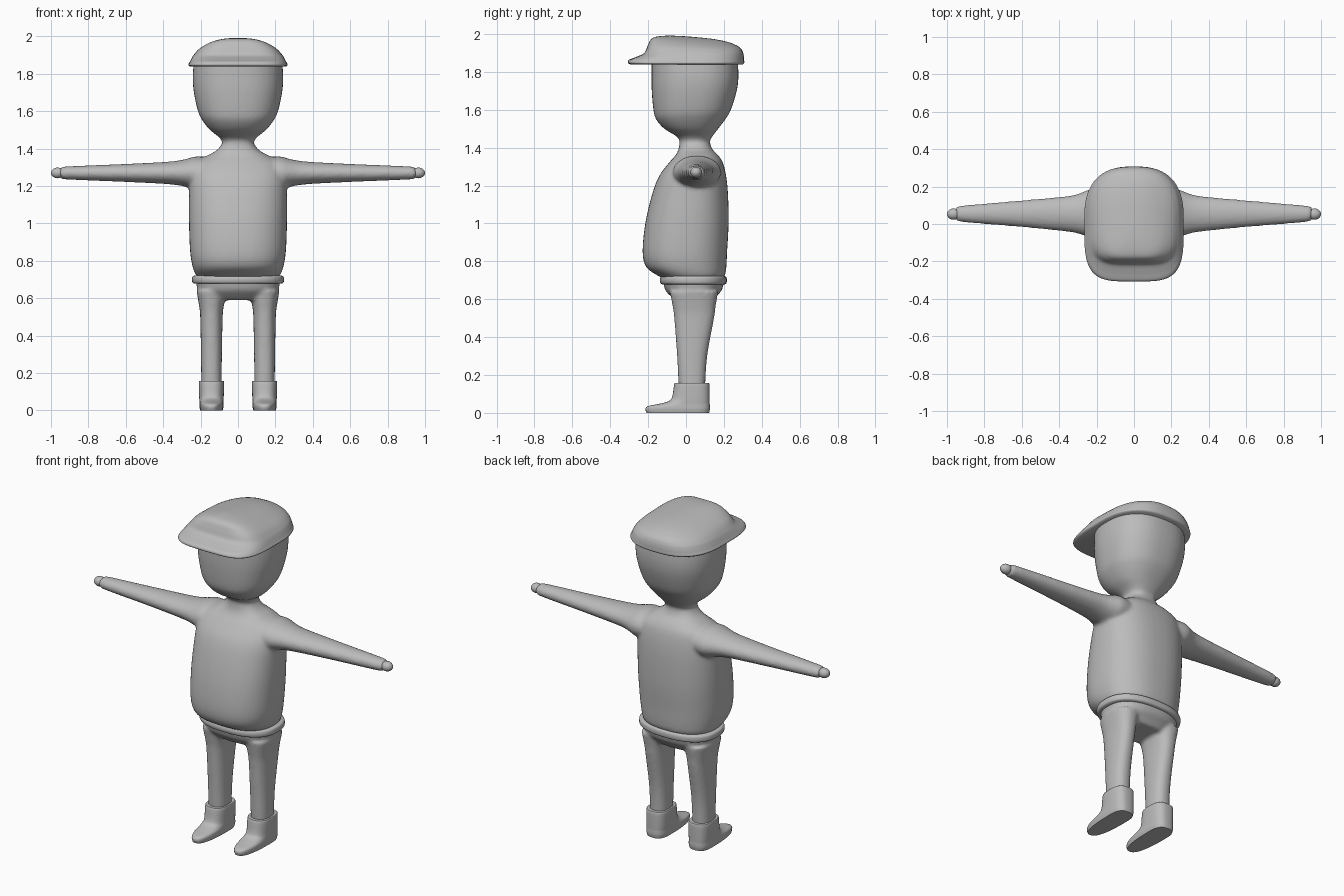
import bpy, bmesh
from math import sin, cos, pi, copysign
from mathutils import Vector

if "Cube" in bpy.data.objects:
    bpy.data.objects.remove(bpy.data.objects["Cube"])

grey = bpy.data.materials.new("plain grey")
grey.use_nodes = True
grey.diffuse_color = (0.5, 0.5, 0.5, 1)
grey.node_tree.nodes["Principled BSDF"].inputs["Base Color"].default_value = (0.5, 0.5, 0.5, 1)


def spline(rings, steps):
    """Smoothly resample a list of rings."""
    pts = [Vector(r) for r in rings]
    out = []
    for i in range(len(pts) - 1):
        a, b = pts[i], pts[i + 1]
        before, after = pts[max(i - 1, 0)], pts[min(i + 2, len(pts) - 1)]
        for k in range(steps):
            t = k / steps
            out.append(0.5 * (2 * a + (b - before) * t
                              + (2 * before - 5 * a + 4 * b - after) * t * t
                              + (3 * a - before - 3 * b + after) * t ** 3))
    return out + [pts[-1]]


def loft(bm, rings, centre=0, mid=None, front=2.4, back=2.4, steps=4, sides=48,
         along_x=0, tilt=None):
    """Rings are (position, half width, front y, back y); exponents square them off."""
    loops = []
    for w, half, y0, y1 in spline(rings, steps):
        cy = (y0 + y1) / 2 if mid is None else mid
        loop = []
        for k in range(sides):
            a = 2 * pi * k / sides
            c, s = cos(a), sin(a)
            n = front if s < 0 else back
            u = centre + half * copysign(abs(c) ** (2 / n), c)
            reach = cy - y0 if s < 0 else y1 - cy
            v = cy + reach * copysign(abs(s) ** (2 / n), s)
            h = w + (tilt(w, v) if tilt else 0)
            loop.append(bm.verts.new((along_x * h, v, u) if along_x else (u, v, h)))
        loops.append(loop)
    faces = [bm.faces.new(loops[0]), bm.faces.new(loops[-1])]
    for a, b in zip(loops, loops[1:]):
        for k in range(sides):
            j = (k + 1) % sides
            faces.append(bm.faces.new((a[k], a[j], b[j], b[k])))
    bmesh.ops.recalc_face_normals(bm, faces=faces)


def finish(name, bm, blend=0):
    mesh = bpy.data.meshes.new(name)
    bm.to_mesh(mesh)
    bm.free()
    obj = bpy.data.objects.new(name, mesh)
    bpy.context.collection.objects.link(obj)
    mesh.materials.append(grey)
    bpy.ops.object.select_all(action="DESELECT")
    obj.select_set(True)
    bpy.context.view_layer.objects.active = obj
    bpy.ops.object.shade_smooth_by_angle(angle=0.8)
    if blend:
        # Fuse the overlapping volumes and soften where they meet
        mesh.shade_smooth()
        fuse = obj.modifiers.new("fuse", "REMESH")
        fuse.mode = "VOXEL"
        fuse.voxel_size = 0.01
        fuse.use_smooth_shade = True
        soften = obj.modifiers.new("soften", "SMOOTH")
        soften.factor = 0.5
        soften.iterations = blend
    return obj


# Body: torso, neck, head and arms in one skin
bm = bmesh.new()
loft(bm, [(0.70, 0.2, -0.1, 0.18), (0.725, 0.225, -0.15, 0.205), (0.77, 0.243, -0.21, 0.213),
          (0.85, 0.256, -0.229, 0.217), (1.0, 0.262, -0.215, 0.225), (1.15, 0.262, -0.18, 0.222),
          (1.25, 0.258, -0.142, 0.212), (1.32, 0.235, -0.09, 0.195), (1.36, 0.17, -0.055, 0.17),
          (1.39, 0.115, -0.04, 0.14), (1.43, 0.084, -0.034, 0.126), (1.46, 0.088, -0.036, 0.13)])
loft(bm, [(1.43, 0.08, -0.03, 0.12), (1.46, 0.1, -0.05, 0.14), (1.5, 0.15, -0.115, 0.17),
          (1.55, 0.19, -0.158, 0.208), (1.6, 0.214, -0.172, 0.237), (1.7, 0.236, -0.181, 0.268),
          (1.78, 0.242, -0.182, 0.277), (1.87, 0.236, -0.182, 0.272)])
arm = [(0.1, 0.08, -0.06, 0.17), (0.22, 0.088, -0.07, 0.185), (0.27, 0.076, -0.06, 0.172),
       (0.32, 0.066, -0.046, 0.155), (0.4, 0.058, -0.036, 0.144), (0.6, 0.048, -0.016, 0.126),
       (0.8, 0.04, 0, 0.109), (0.93, 0.034, 0.012, 0.097), (0.95, 0.028, 0.02, 0.09)]
for side in (-1, 1):
    loft(bm, arm, centre=1.27, front=2, back=2, along_x=side)
finish("body", bm, 6)

# Hands
for name, side in (("left_hand", 1), ("right_hand", -1)):
    bm = bmesh.new()
    bmesh.ops.create_uvsphere(bm, u_segments=24, v_segments=16, radius=0.03)
    bmesh.ops.scale(bm, vec=(1.2, 1, 0.95), verts=bm.verts)
    bmesh.ops.translate(bm, vec=(side * 0.964, 0.053, 1.27), verts=bm.verts)
    finish(name, bm)

# Trousers: pelvis and two legs
bm = bmesh.new()
loft(bm, [(0.59, 0.17, -0.05, 0.14), (0.62, 0.205, -0.085, 0.165), (0.65, 0.218, -0.11, 0.19),
          (0.71, 0.228, -0.125, 0.205)])
for side in (-1, 1):
    loft(bm, [(0.12, 0.054, -0.038, 0.1), (0.3, 0.056, -0.047, 0.112), (0.5, 0.06, -0.062, 0.148),
              (0.56, 0.066, -0.07, 0.156), (0.64, 0.08, -0.085, 0.17)], centre=side * 0.142)
finish("trousers", bm, 6)

# Belt
bm = bmesh.new()
loft(bm, [(0.678, 0.232, -0.125, 0.203), (0.684, 0.243, -0.134, 0.213), (0.7, 0.246, -0.138, 0.216),
          (0.716, 0.243, -0.134, 0.213), (0.722, 0.232, -0.125, 0.203)])
finish("belt", bm)

# Shoes
for name, side in (("left_shoe", 1), ("right_shoe", -1)):
    bm = bmesh.new()
    loft(bm, [(0, 0.06, -0.208, 0.122), (0.02, 0.064, -0.214, 0.126), (0.036, 0.064, -0.2, 0.126),
              (0.048, 0.064, -0.14, 0.125), (0.062, 0.065, -0.092, 0.125), (0.085, 0.066, -0.073, 0.125),
              (0.15, 0.067, -0.062, 0.124), (0.158, 0.062, -0.056, 0.118)],
         centre=side * 0.142, mid=0.03, front=2.5, back=2.8)
    finish(name, bm)


# Cap: crown sloping down to the back, front running out into the brim
def slope(w, y):
    return -0.075 * (y + 0.1) * max(0, min(1, (w - 1.9) / 0.07))


bm = bmesh.new()
loft(bm, [(1.84, 0.258, -0.296, 0.3), (1.848, 0.266, -0.307, 0.307), (1.864, 0.258, -0.3, 0.307),
          (1.88, 0.25, -0.26, 0.306), (1.9, 0.238, -0.22, 0.302), (1.935, 0.208, -0.202, 0.292),
          (1.965, 0.16, -0.185, 0.268), (1.982, 0.11, -0.155, 0.22), (1.992, 0.055, -0.09, 0.14),
          (1.995, 0.01, -0.01, 0.04)],
     mid=0.02, front=4, back=2.6, steps=5, sides=64, tilt=slope)
finish("cap", bm)
